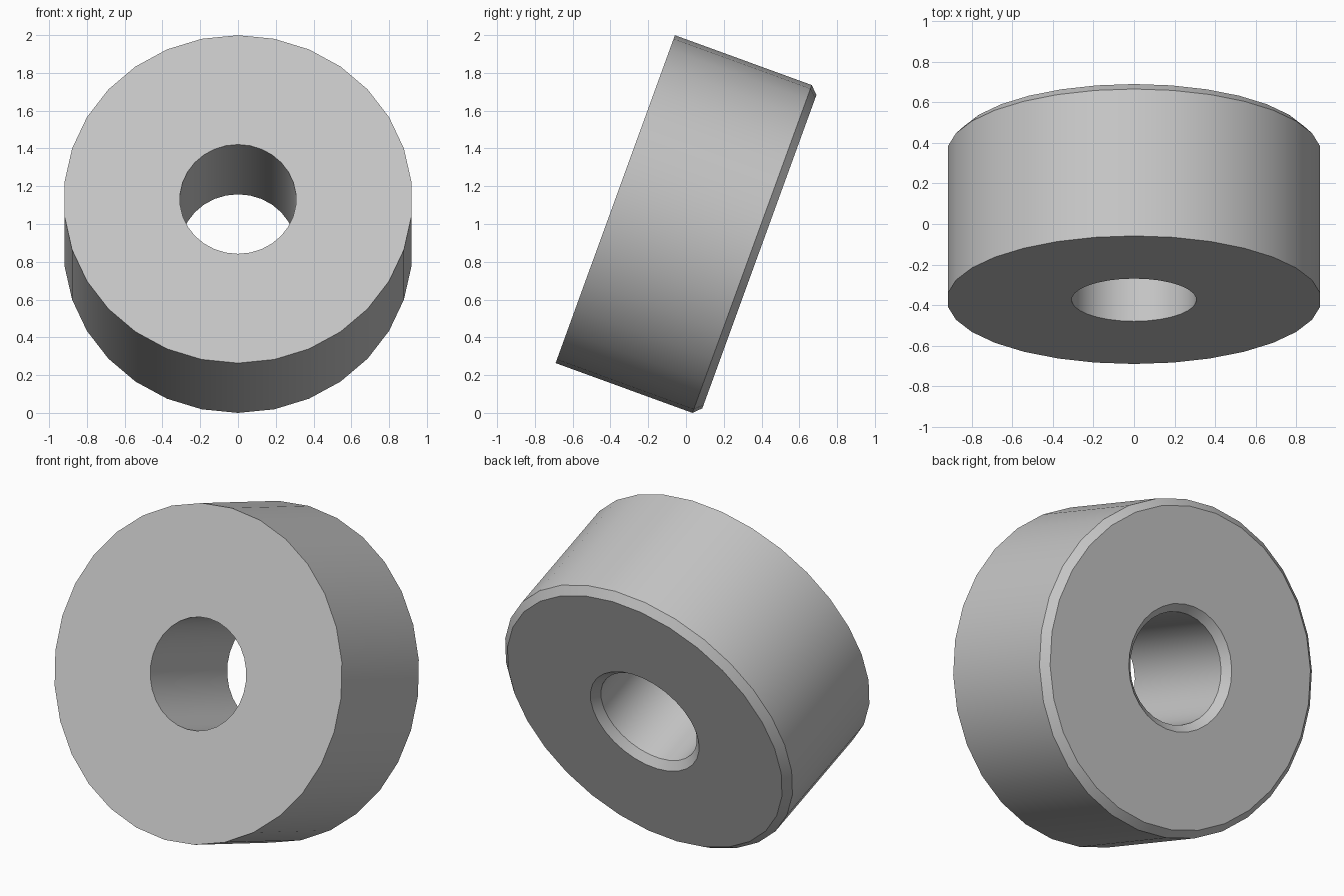
import bpy, bmesh, math
from mathutils import Matrix, Vector

cube = bpy.data.objects.get("Cube")
if cube:
    bpy.data.objects.remove(cube, do_unlink=True)

OUTER, BORE, DEPTH, BEVEL, SIDES = 0.9235, 0.308, 0.812, 0.041, 30
TILT = math.radians(-20)

# Plain grey material
grey = bpy.data.materials.new("plain grey")
grey.use_nodes = True
colour = (0.56, 0.56, 0.56, 1)
grey.diffuse_color = colour
grey.node_tree.nodes["Principled BSDF"].inputs["Base Color"].default_value = colour

# Ring cross-section as (depth, radius), chamfered on the back only
profile = [
    (0, BORE), (0, OUTER),
    (DEPTH - BEVEL, OUTER), (DEPTH, OUTER - BEVEL),
    (DEPTH, BORE + BEVEL), (DEPTH - BEVEL, BORE),
]

# Spin the section around the y axis
bm = bmesh.new()
verts = [bm.verts.new((0, y, r)) for y, r in profile]
edges = [bm.edges.new((v, verts[(i + 1) % len(verts)])) for i, v in enumerate(verts)]
bmesh.ops.spin(bm, geom=verts + edges, cent=(0, 0, 0), axis=(0, 1, 0),
               angle=math.tau, steps=SIDES, use_merge=False)
bmesh.ops.remove_doubles(bm, verts=bm.verts, dist=0.0005)
bmesh.ops.recalc_face_normals(bm, faces=bm.faces)

# Tilt the ring back, centre it and rest it on the ground
bmesh.ops.transform(bm, matrix=Matrix.Rotation(TILT, 4, "X"), verts=bm.verts)
ys = [v.co.y for v in bm.verts]
low = min(v.co.z for v in bm.verts)
bmesh.ops.translate(bm, vec=Vector((0, -(min(ys) + max(ys)) / 2, -low)), verts=bm.verts)

mesh = bpy.data.meshes.new("tilted_ring")
bm.to_mesh(mesh)
bm.free()
mesh.materials.append(grey)
ring = bpy.data.objects.new("tilted_ring", mesh)
bpy.context.collection.objects.link(ring)

# Smooth round walls, crisp rims
bpy.ops.object.select_all(action="DESELECT")
ring.select_set(True)
bpy.context.view_layer.objects.active = ring
bpy.ops.object.shade_smooth_by_angle(angle=math.radians(30))
